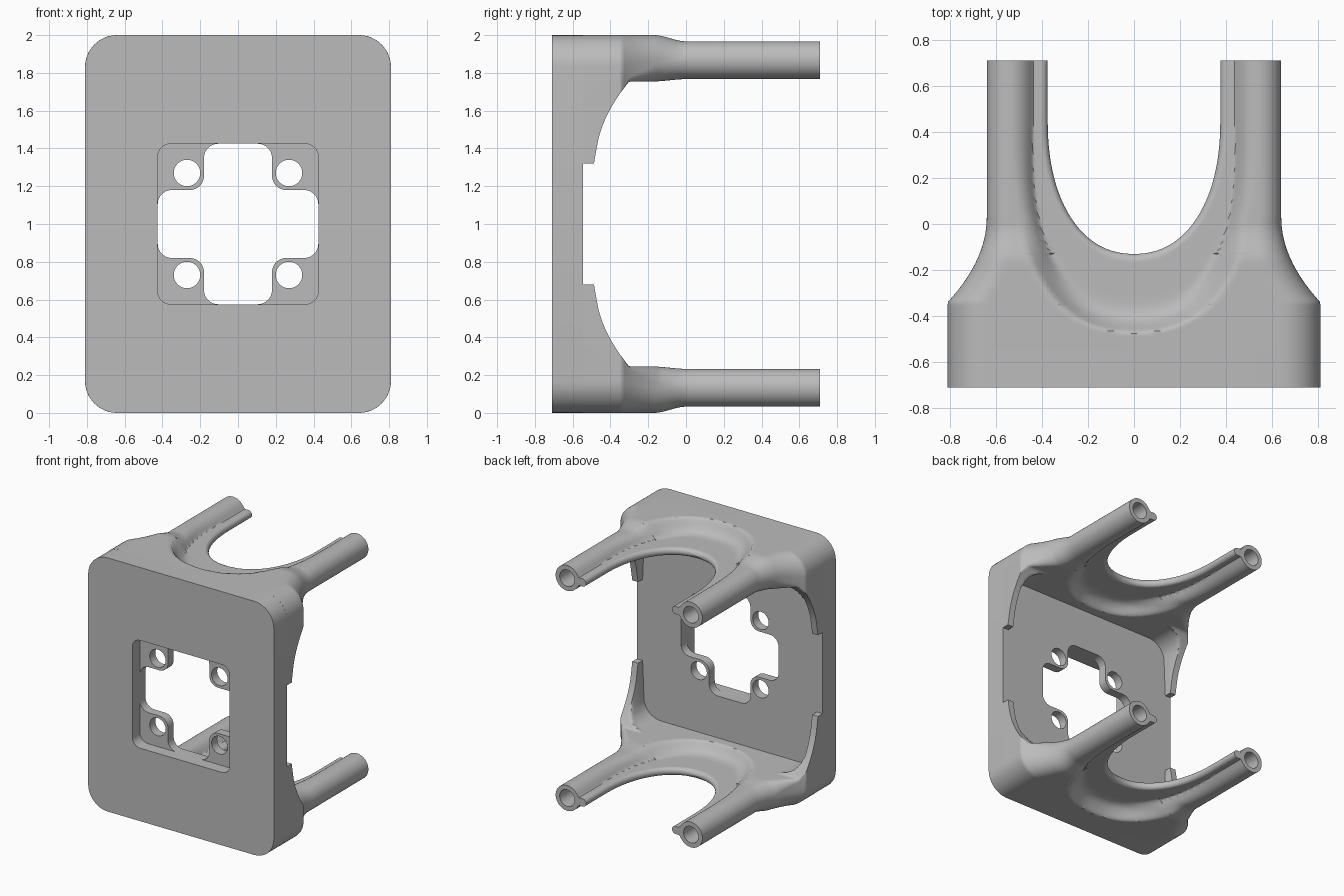
import bpy, bmesh, math
from mathutils import Vector

cube = bpy.data.objects.get("Cube")
if cube:
    bpy.data.objects.remove(cube)

grey = bpy.data.materials.new("plain grey")
grey.use_nodes = True
grey.diffuse_color = (0.5, 0.5, 0.5, 1)
grey.node_tree.nodes["Principled BSDF"].inputs["Base Color"].default_value = (0.5, 0.5, 0.5, 1)


def finish(bm, name, angle=35):
    bmesh.ops.recalc_face_normals(bm, faces=bm.faces)
    mesh = bpy.data.meshes.new(name)
    bm.to_mesh(mesh)
    bm.free()
    mesh.materials.append(grey)
    obj = bpy.data.objects.new(name, mesh)
    bpy.context.collection.objects.link(obj)
    obj.location.z = 1          # every part is built around mid height
    for o in bpy.context.selected_objects:
        o.select_set(False)
    obj.select_set(True)
    bpy.context.view_layer.objects.active = obj
    bpy.ops.object.shade_smooth_by_angle(angle=math.radians(angle))
    return obj


# ---- outlines in the x-z plane ----
def rounded(corners, r, steps=8):
    pts = []
    for i, c in enumerate(corners):
        c = Vector(c)
        a = (Vector(corners[i - 1]) - c).normalized() * r
        b = (Vector(corners[(i + 1) % len(corners)]) - c).normalized() * r
        for k in range(steps + 1):
            t = k / steps * math.pi / 2
            pts.append(c + a * (1 - math.sin(t)) + b * (1 - math.cos(t)))
    return pts


def rectangle(w, h, r):
    return rounded([(w, -h), (w, h), (-w, h), (-w, -h)], r)


def circle(cx, cz, r, n=32):
    return [(cx + r * math.cos(math.tau * k / n), cz + r * math.sin(math.tau * k / n))
            for k in range(n)]


def loop(bm, pts, y):
    vs = [bm.verts.new((p[0], y, p[1])) for p in pts]
    return [bm.edges.new((v, vs[i - 1])) for i, v in enumerate(vs)]


def slab(name, outlines, y0, y1):
    bm = bmesh.new()
    edges = [e for o in outlines for e in loop(bm, o, y0)]
    bmesh.ops.triangle_fill(bm, edges=edges, use_beauty=True, normal=(0, -1, 0))
    ext = bmesh.ops.extrude_face_region(bm, geom=bm.faces[:], use_keep_orig=True)
    moved = [g for g in ext["geom"] if isinstance(g, bmesh.types.BMVert)]
    bmesh.ops.translate(bm, verts=moved, vec=(0, y1 - y0, 0))
    return finish(bm, name)


# ---- front plate: square pocket in front, cross opening and screw holes behind ----
outer = rectangle(0.81, 1, 0.17)
cross = []
for q in range(4):
    for x, z in ((0.425, 0.18), (0.18, 0.18), (0.18, 0.425)):
        for _ in range(q):
            x, z = -z, x
        cross.append((x, z))
screws = [circle(sx * 0.27, sz * 0.27, 0.07) for sx in (1, -1) for sz in (1, -1)]
BACK = -0.545
slab("front_plate", [outer, rectangle(0.425, 0.425, 0.07)], -0.71, -0.615)
slab("mounting_plate", [outer, rounded(cross, 0.075)] + screws, -0.615, BACK)

# ---- wall with forked tubular arms, one quarter as two height surfaces ----
MID, TUBE_X, TUBE_R = 0.867, 0.54, 0.1
END, ARCH = 0.71, 0.45


def clamp(t):
    return max(0.0, min(1.0, t))


def lerp(a, b, t):
    return a + (b - a) * t


def arc(t):
    return math.sqrt(clamp(1 - (1 - clamp(t)) ** 2))


def outside_arch(x, y, a, b, n):
    """Radial distance outside an arch of half width a and depth b."""
    dy = max(0, ARCH - y)
    f = ((x / a) ** n + (dy / b) ** n) ** (1 / n)
    return math.hypot(x, dy) * (1 - 1 / f) if f > 1e-6 else -a


def inner_x(y):
    return 0.375 * clamp(1 - (max(0, ARCH - y) / 0.58) ** 2.2) ** (1 / 2.2)


def outer_x(y):
    return 0.64 + 0.17 * clamp((0.03 - y) / 0.37) ** 2


def soft_max(a, b, e=0.04):
    return max(a, b) + max(e - abs(a - b), 0) ** 2 / (4 * e)


def heights(x, y):
    d = outer_x(y) - x
    flare = clamp((y + 0.34) / 0.36)
    neck = clamp((y + 0.17) / 0.17)
    neck = neck * neck * (3 - 2 * neck)
    # outer rounding, from wall corner to tube
    r = lerp(0.17, TUBE_R, flare)
    up = lerp(1, MID + TUBE_R, neck) - r * (1 - arc(d / r)) - MID
    rb = lerp(0, TUBE_R, clamp((y + 0.34) / 0.2))
    down = MID - lerp(0.755, MID - TUBE_R, neck) - rb * (1 - arc(d / max(rb, 1e-6)))
    # slope from the ridge into the thin web between the arms
    s = max(0, -outside_arch(x, y, TUBE_X, 0.92, 2.4))
    k = lerp(clamp(1 - s / 0.15) ** 2, arc(1 - s / TUBE_R), clamp((y + 0.35) / 0.35))
    edge = arc(outside_arch(x, y, 0.375, 0.58, 2.2) / 0.03)
    if s > 0:
        up = soft_max(up * k, 0.03) * edge if k < 1 else up
        down = soft_max(down * k, 0.03) * edge if k < 1 else down
    # side flange and its inner fillet
    limit = 0.435 * (1 - math.sqrt(clamp((y + 0.48) / 0.18)))
    drop = 0.435 if d < 0.06 else 0.15 * (1 - arc((d - 0.06) / 0.15))
    return MID + up, MID - down - min(drop, limit)


bm = bmesh.new()
rows = [lerp(BACK, -0.13, i / 36) for i in range(37)]
rows += [-0.13 + (END + 0.13) * (i / 44) ** 2 for i in range(1, 45)]
COLS = 50
grid = []
for y in rows:
    top, low = [], []
    for j in range(COLS + 1):
        x = lerp(inner_x(y), outer_x(y), 0.5 - 0.5 * math.cos(math.pi * j / COLS))
        zt, zb = heights(x, y)
        top.append(bm.verts.new((x, y, zt)))
        low.append(bm.verts.new((x, y, min(zb, zt))))
    grid.append((top, low))
for i, ((t0, b0), (t1, b1)) in enumerate(zip(grid, grid[1:])):
    for j in range(COLS):
        bm.faces.new((t0[j], t0[j + 1], t1[j + 1], t1[j]))
        bm.faces.new((b0[j], b1[j], b1[j + 1], b0[j + 1]))
    bm.faces.new((t0[-1], b0[-1], b1[-1], t1[-1]))
    if inner_x(rows[i + 1]) > 0:
        bm.faces.new((t0[0], t1[0], b1[0], b0[0]))
bmesh.ops.remove_doubles(bm, verts=bm.verts, dist=1e-4)

# tube end with a bored hole
rim = [e for e in bm.edges if e.is_boundary and all(v.co.y > END - 1e-4 for v in e.verts)]
bore = loop(bm, circle(TUBE_X, MID, 0.065), END)
bmesh.ops.triangle_fill(bm, edges=rim + bore, use_beauty=True, normal=(0, 1, 0))
ext = bmesh.ops.extrude_edge_only(bm, edges=bore)["geom"]
bmesh.ops.translate(bm, verts=[g for g in ext if isinstance(g, bmesh.types.BMVert)],
                    vec=(0, -0.6, 0))
bmesh.ops.contextual_create(bm, geom=[g for g in ext if isinstance(g, bmesh.types.BMEdge)])
arms = finish(bm, "forked_arms", 40)
mirror = arms.modifiers.new("Mirror", "MIRROR")
mirror.use_axis = (True, False, True)
mirror.use_clip = True
